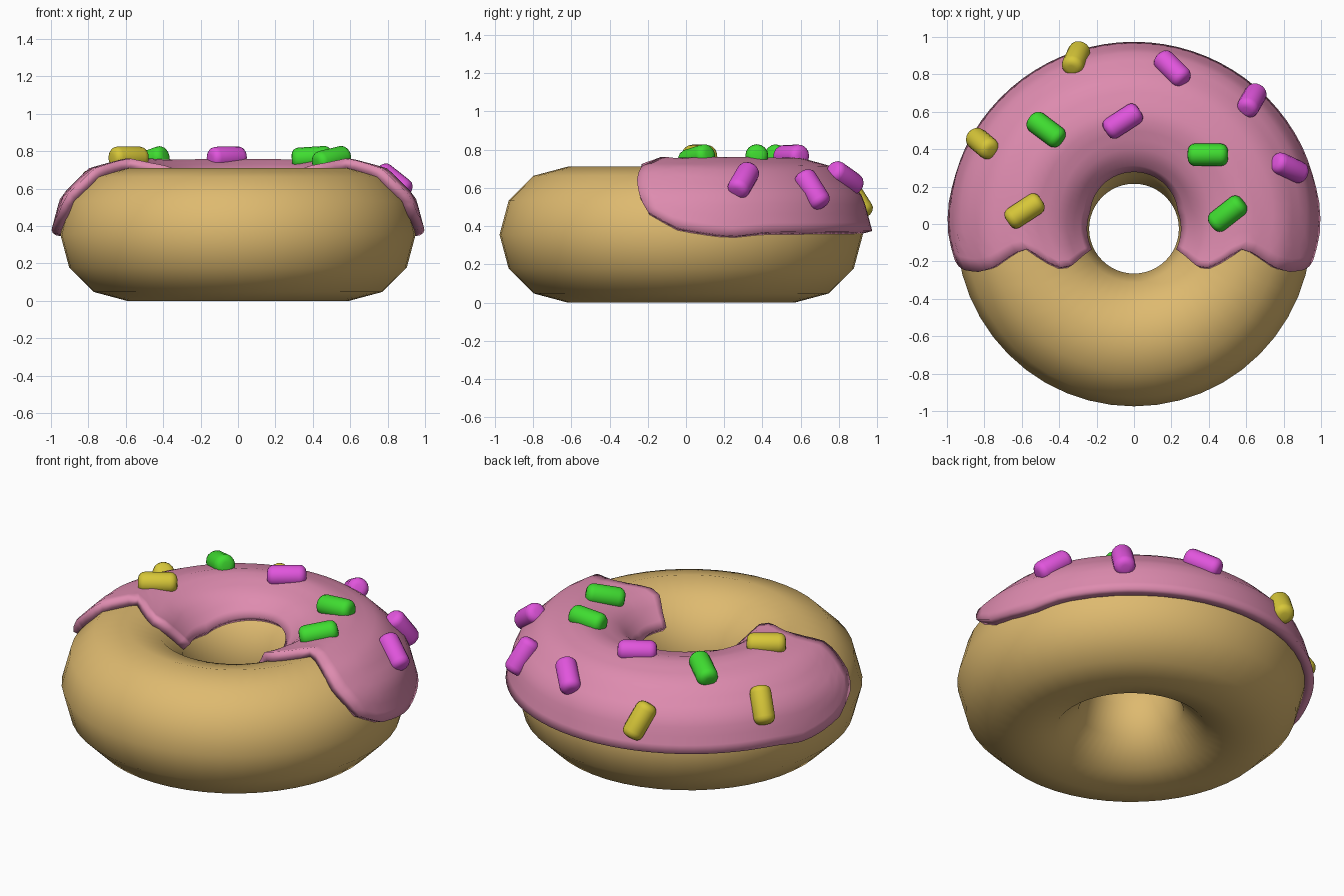
import bpy, bmesh, math
from mathutils import Vector, Matrix

if "Cube" in bpy.data.objects:
    bpy.data.objects.remove(bpy.data.objects["Cube"])

CY, R, T = -0.025, 0.595, 0.355   # ring centre y, ring radius, tube radius


def material(name, rgb):
    m = bpy.data.materials.new(name)
    m.diffuse_color = (*rgb, 1)
    m.use_nodes = True
    m.node_tree.nodes["Principled BSDF"].inputs["Base Color"].default_value = m.diffuse_color
    return m


def lerp(table, x):
    if x <= table[0][0]:
        return table[0][1]
    for (x0, y0), (x1, y1) in zip(table, table[1:]):
        if x <= x1:
            return y0 + (y1 - y0) * (x - x0) / (x1 - x0)
    return table[-1][1]


def add_object(name, bm, mat):
    me = bpy.data.meshes.new(name)
    bm.to_mesh(me)
    bm.free()
    ob = bpy.data.objects.new(name, me)
    bpy.context.collection.objects.link(ob)
    me.materials.append(mat)
    for p in me.polygons:
        p.use_smooth = True
    return ob


def tube_point(deg):
    # point on the 12-sided tube section, as (radius, height)
    a = math.floor(deg / 30) * 30
    f = (deg - a) / 30
    p, q = math.radians(a), math.radians(a + 30)
    return (R + T * ((1 - f) * math.cos(p) + f * math.cos(q)),
            T + T * ((1 - f) * math.sin(p) + f * math.sin(q)))


# Dough ring
bpy.ops.mesh.primitive_torus_add(major_segments=48, minor_segments=12,
                                 major_radius=R, minor_radius=T,
                                 location=(0, CY, T))
dough = bpy.context.object
dough.name = "dough"
dough.data.materials.append(material("dough", (0.73, 0.49, 0.16)))
bpy.ops.object.shade_smooth()

# Icing: sheet over the back of the ring with a wavy front edge, then thickened
FRONT = [(18, -.19), (30, -.235), (45, -.25), (60, -.235), (75, -.18), (90, -.13),
         (104, -.2), (112, -.24), (121, -.235), (135, -.19), (150, -.15)]
OUTER = [(-.2, 18), (-.05, 4), (.08, 0), (.23, -3), (.4, 0), (1, 1)]
INNER = [(-.15, 150), (.08, 150), (.28, 137)]
COLS, ROWS = 44, 18
bm = bmesh.new()
grid = []
for i in range(COLS + 1):
    col = []
    for j in range(ROWS + 1):
        v = j / ROWS
        # front edge angle for this row
        deg0 = 18 + 132 * v
        s = math.asin((lerp(FRONT, deg0) - CY) / tube_point(deg0)[0])
        phi = s + (math.pi - 2 * s) * i / COLS
        lo = lerp(OUTER, CY + 0.95 * math.sin(phi))
        hi = lerp(INNER, CY + 0.29 * math.sin(phi))
        r, z = tube_point(lo + (hi - lo) * v)
        col.append(bm.verts.new((r * math.cos(phi), CY + r * math.sin(phi), z)))
    grid.append(col)
for a, b in zip(grid, grid[1:]):
    for j in range(ROWS):
        bm.faces.new((a[j], b[j], b[j + 1], a[j + 1]))
icing = add_object("icing", bm, material("icing", (0.73, 0.26, 0.43)))
mod = icing.modifiers.new("thickness", 'SOLIDIFY')
mod.thickness = 0.055
mod.offset = 0.9
bpy.ops.object.select_all(action='DESELECT')
icing.select_set(True)
bpy.context.view_layer.objects.active = icing
bpy.ops.object.shade_smooth_by_angle(angle=math.radians(40))

# Sprinkles: rounded rods lying on the icing (x, y, heading seen from above)
yellow = material("yellow", (0.68, 0.57, 0.04))
green = material("green", (0.05, 0.72, 0.03))
magenta = material("magenta", (0.75, 0.09, 0.72))
SPRINKLES = [
    (yellow, [(-.31, .885, 65), (-.81, .43, -40), (-.585, .07, 33)]),
    (green, [(-.47, .505, -37), (.395, .37, 0), (.50, .055, 38)]),
    (magenta, [(-.06, .55, 33), (.205, .83, -45), (.63, .66, 60), (.83, .30, -25)]),
]
for mat, spots in SPRINKLES:
    for n, (x, y, head) in enumerate(spots, 1):
        out = Vector((x, y - CY, 0))
        r = out.length
        out.normalize()
        c = (r - R) / 0.41
        s = math.sqrt(1 - c * c)
        normal = out * c + Vector((0, 0, s))
        h = math.radians(head)
        d = Vector((math.cos(h), math.sin(h), 0))
        d.z = -normal.dot(d) / normal.z
        d.normalize()
        rot = Matrix((normal.cross(d), normal, d)).transposed()
        rot = d.to_track_quat('Z', 'Y').to_matrix()
        bm = bmesh.new()
        bmesh.ops.create_cone(bm, cap_ends=True, segments=16, radius1=0.06,
                              radius2=0.06, depth=0.215)
        rims = [e for e in bm.edges if abs(e.verts[0].co.z - e.verts[1].co.z) < 1e-4]
        bmesh.ops.bevel(bm, geom=rims, offset=0.038, segments=4, profile=0.5,
                        affect='EDGES')
        bm.transform(Matrix.Translation((x, y, T + 0.41 * s)) @ rot.to_4x4())
        add_object(f"{mat.name}_sprinkle_{n}", bm, mat)
